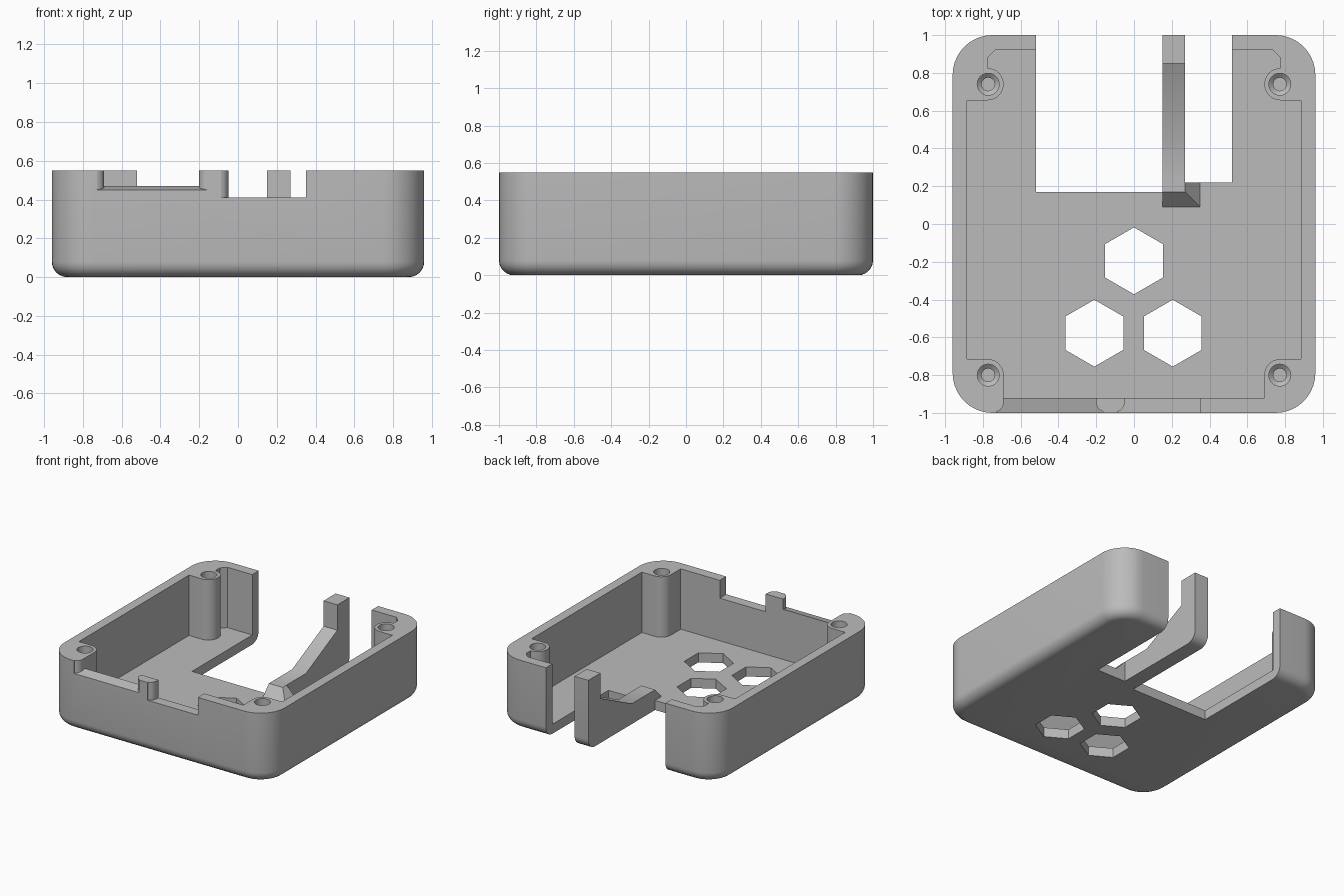
import bpy, bmesh, math

if "Cube" in bpy.data.objects:
    bpy.data.objects.remove(bpy.data.objects["Cube"])

grey = bpy.data.materials.new("plain grey")
grey.diffuse_color = (0.5, 0.5, 0.5, 1)
grey.use_nodes = True
grey.node_tree.nodes["Principled BSDF"].inputs["Base Color"].default_value = grey.diffuse_color

FLOOR, TOP = 0.075, 0.55


def rings(name, loops):
    """Solid made by joining equal-length point loops, with both ends capped."""
    bm = bmesh.new()
    vs = [[bm.verts.new(p) for p in loop] for loop in loops]
    n = len(vs[0])
    for a, b in zip(vs, vs[1:]):
        for i in range(n):
            j = (i + 1) % n
            bm.faces.new((a[i], a[j], b[j], b[i]))
    bm.faces.new(vs[0])
    bm.faces.new(vs[-1])
    bmesh.ops.recalc_face_normals(bm, faces=bm.faces)
    me = bpy.data.meshes.new(name)
    bm.to_mesh(me)
    bm.free()
    me.materials.append(grey)
    ob = bpy.data.objects.new(name, me)
    bpy.context.collection.objects.link(ob)
    return ob


def prism(name, pts, z0, z1):
    return rings(name, [[(x, y, z) for x, y in pts] for z in (z0, z1)])


def arc(cx, cy, r, a0, a1, n=10):
    return [(cx + r * math.cos(math.radians(a0 + (a1 - a0) * i / n)),
             cy + r * math.sin(math.radians(a0 + (a1 - a0) * i / n))) for i in range(n + 1)]


def rect(x0, x1, y0, y1):
    return [(x0, y0), (x1, y0), (x1, y1), (x0, y1)]


def rounded(inset):
    w, d, r = 0.96 - inset, 1 - inset, 0.21 - inset
    return (arc(w - r, d - r, r, 0, 90) + arc(r - w, d - r, r, 90, 180)
            + arc(r - w, r - d, r, 180, 270) + arc(w - r, r - d, r, 270, 360))


# Case shell with rounded corners and a rounded bottom edge
F = 0.08
levels = [(F * (1 - math.sin(math.radians(a))), F * (1 - math.cos(math.radians(a))))
          for a in range(0, 91, 15)] + [(0, TOP)]
case = rings("case", [[(x, y, z) for x, y in rounded(i)] for i, z in levels])
cutters = []

# Cavity outline leaves the four screw posts standing in the corners
half = ([(0.69, -0.92)] + arc(0.775, -0.8, 0.085, 180, 90)
        + [(0.885, -0.715), (0.885, 0.655)] + arc(0.775, 0.74, 0.085, 270, 90, 18)
        + [(0.775, 0.88), (0.735, 0.92)])
cutters.append(prism("cavity_cutter", half + [(-x, y) for x, y in reversed(half)], FLOOR, 0.8))

# Back opening, stepped around the arm
cutters.append(prism("back_opening_cutter",
                     [(-0.52, 0.17), (0.15, 0.17), (0.15, 0.22), (0.52, 0.22),
                      (0.52, 1.2), (-0.52, 1.2)], -0.2, 0.8))

# Front notches: the left one flares outwards and has a sloping sill
flare_l = [(-0.69, -0.9)] + arc(-0.74, -0.945, 0.05, 0, -75, 6) + [(-0.727, -1.1)]
flare_r = [(-0.163, -1.1)] + arc(-0.15, -0.945, 0.05, 255, 180, 6) + [(-0.2, -0.9)]
sill = flare_l + flare_r
cutters.append(rings("left_notch_cutter",
                     [[(x, y, 0.45 + 0.25 * (y + 1)) for x, y in sill],
                      [(x, y, 0.8) for x, y in sill]]))
flare = [(-0.05, -0.9)] + arc(-0.1, -0.945, 0.05, 0, -75, 6) + [(-0.087, -1.1)]
cutters.append(prism("right_notch_cutter", flare + [(0.35, -1.1), (0.35, -0.9)], 0.41, 0.8))

# Hexagonal floor holes
for x, y in ((0, -0.195), (-0.21, -0.578), (0.205, -0.578)):
    cutters.append(prism("hexagon_cutter", arc(x, y, 0.177, 30, 330, 5), -0.2, 0.3))

# Stepped screw holes
for x in (-0.772, 0.772):
    for y in (-0.8, 0.74):
        levels = ((0.035, 0.12), (0.035, 0.25), (0.058, 0.27), (0.058, 0.8))
        cutters.append(rings("screw_hole_cutter",
                             [[(px, py, z) for px, py in arc(x, y, r, 0, 345, 23)]
                              for r, z in levels]))

for c in cutters:
    m = case.modifiers.new("cut", 'BOOLEAN')
    m.operation, m.solver, m.object = 'DIFFERENCE', 'EXACT', c
bpy.context.view_layer.objects.active = case
case.select_set(True)
for m in list(case.modifiers):
    bpy.ops.object.modifier_apply(modifier=m.name)
for c in cutters:
    bpy.data.objects.remove(c)

# Arm with an upright post at the back
side = ([(0.22, 0)] + arc(1 - F, F, F, -90, 0, 6)
        + [(1, TOP), (0.85, TOP), (0.85, 0.35), (0.46, 0.16), (0.22, 0.16)])
arm = rings("arm", [[(x, y, z) for y, z in side] for x in (0.15, 0.27)])

# Mitred ramp at the foot of the arm
ramp = rings("arm_ramp", [[(x, y, FLOOR) for x, y in rect(0.15, 0.35, 0.09, 0.22)],
                          [(x, y, 0.16) for x, y in rect(0.15, 0.27, 0.17, 0.22)]])

for ob in (case, arm, ramp):
    bpy.ops.object.select_all(action='DESELECT')
    ob.select_set(True)
    bpy.context.view_layer.objects.active = ob
    bpy.ops.object.shade_smooth_by_angle(angle=math.radians(30))
